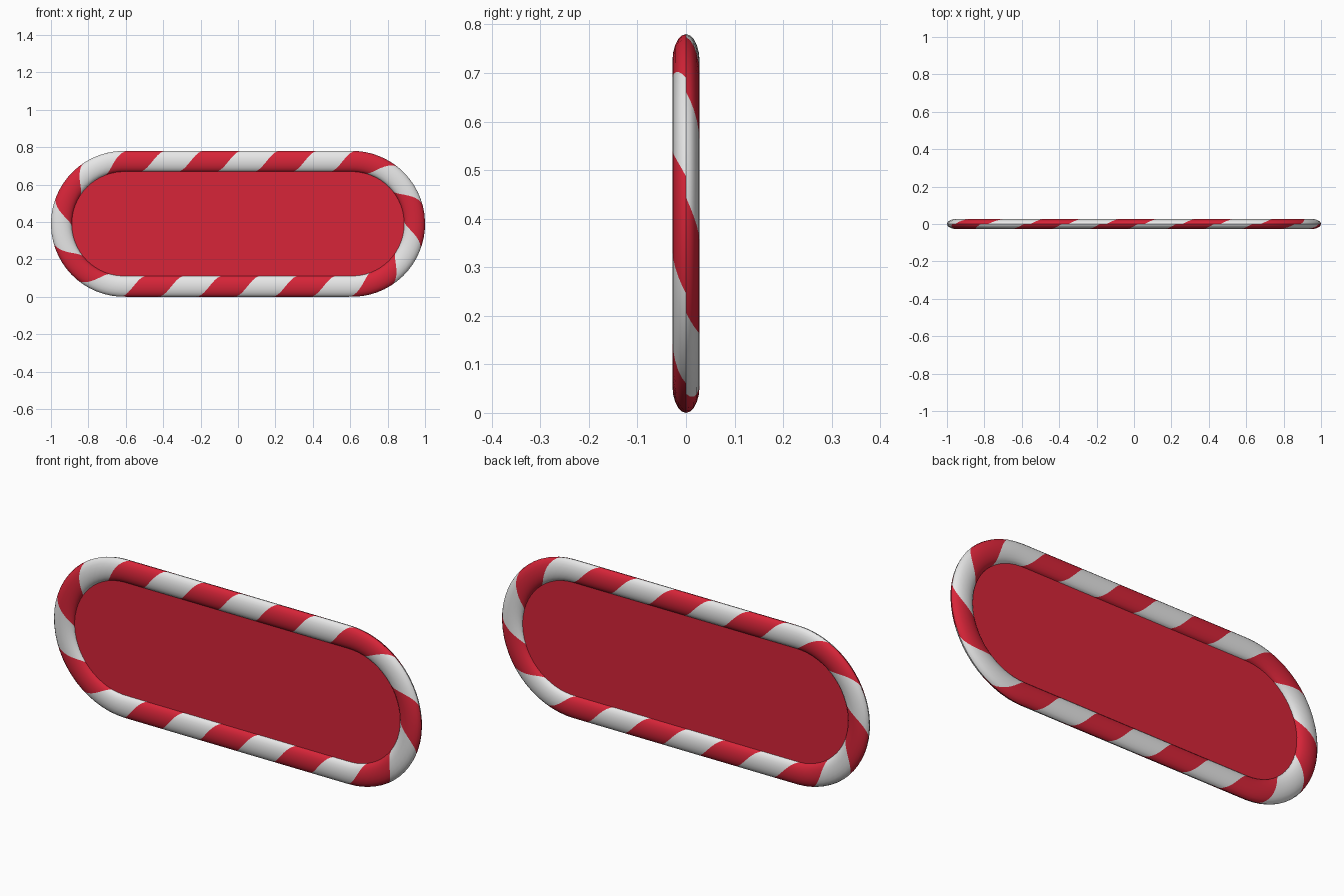
import bpy, math

if "Cube" in bpy.data.objects:
    bpy.data.objects.remove(bpy.data.objects["Cube"])

RED = bpy.data.materials.new("candy_red")
RED.diffuse_color = (0.68, 0.018, 0.04, 1)
RED.use_nodes = True
RED.node_tree.nodes["Principled BSDF"].inputs["Base Color"].default_value = RED.diffuse_color
WHITE = bpy.data.materials.new("stripe_white")
WHITE.diffuse_color = (0.80, 0.80, 0.80, 1)
WHITE.use_nodes = True
WHITE.node_tree.nodes["Principled BSDF"].inputs["Base Color"].default_value = WHITE.diffuse_color

HALF, CZ = 0.61, 0.39          # half length of the straight runs, centre height
R = 0.334                      # end radius at the middle of the rim
RIM_W, RIM_D = 0.056, 0.028    # half width and half depth of the rim
STRIPES, SUB, SIDES = 22, 6, 10


def stadium(u, r):
    """Point (x, z) on the clockwise outline; u counts stripes, 6 per run and 5 per end."""
    u %= STRIPES
    if u < 6:
        return -HALF + 2 * HALF * u / 6, CZ + r
    if u < 11:
        a = math.pi / 2 - math.pi * (u - 6) / 5
        return HALF + r * math.cos(a), CZ + r * math.sin(a)
    if u < 17:
        return HALF - 2 * HALF * (u - 11) / 6, CZ - r
    a = -math.pi / 2 - math.pi * (u - 17) / 5
    return -HALF + r * math.cos(a), CZ + r * math.sin(a)


def make_object(name, verts, faces, mats):
    mesh = bpy.data.meshes.new(name)
    mesh.from_pydata(verts, [], faces)
    for m in mats:
        mesh.materials.append(m)
    ob = bpy.data.objects.new(name, mesh)
    bpy.context.collection.objects.link(ob)
    return ob


# Striped rim: front and back halves, with mesh lines following the twisted stripes
verts, faces, slots = [], [], []
N = STRIPES * SUB
for start, s0, s1 in ((0, -0.6, 0.1), (math.pi, 0.28, 1.1)):
    base = len(verts)
    for i in range(N):
        for j in range(SIDES + 1):
            f = j / SIDES
            phi = start + math.pi * f
            x, z = stadium(i / SUB + s0 + (s1 - s0) * f, R - RIM_W * math.cos(phi))
            verts.append((x, -RIM_D * math.sin(phi), z))
    for i in range(N):
        a, b = base + i * (SIDES + 1), base + (i + 1) % N * (SIDES + 1)
        for j in range(SIDES):
            faces.append((a + j, b + j, b + j + 1, a + j + 1))
            slots.append((i // SUB) % 2)
rim = make_object("striped_rim", verts, faces, (RED, WHITE))
rim.data.polygons.foreach_set("material_index", slots)
rim.data.polygons.foreach_set("use_smooth", [True] * len(faces))

# Flat panel filling the rim
T = 0.003
outline = [stadium(i / SUB, R) for i in range(N)]
verts = [(x, -T, z) for x, z in outline] + [(x, T, z) for x, z in outline]
faces = [tuple(reversed(range(N))), tuple(range(N, 2 * N))]
faces += [(i, (i + 1) % N, N + (i + 1) % N, N + i) for i in range(N)]
panel = make_object("panel", verts, faces, (RED,))
# Outline runs clockwise seen from the front, so the reversed cap faces -y
